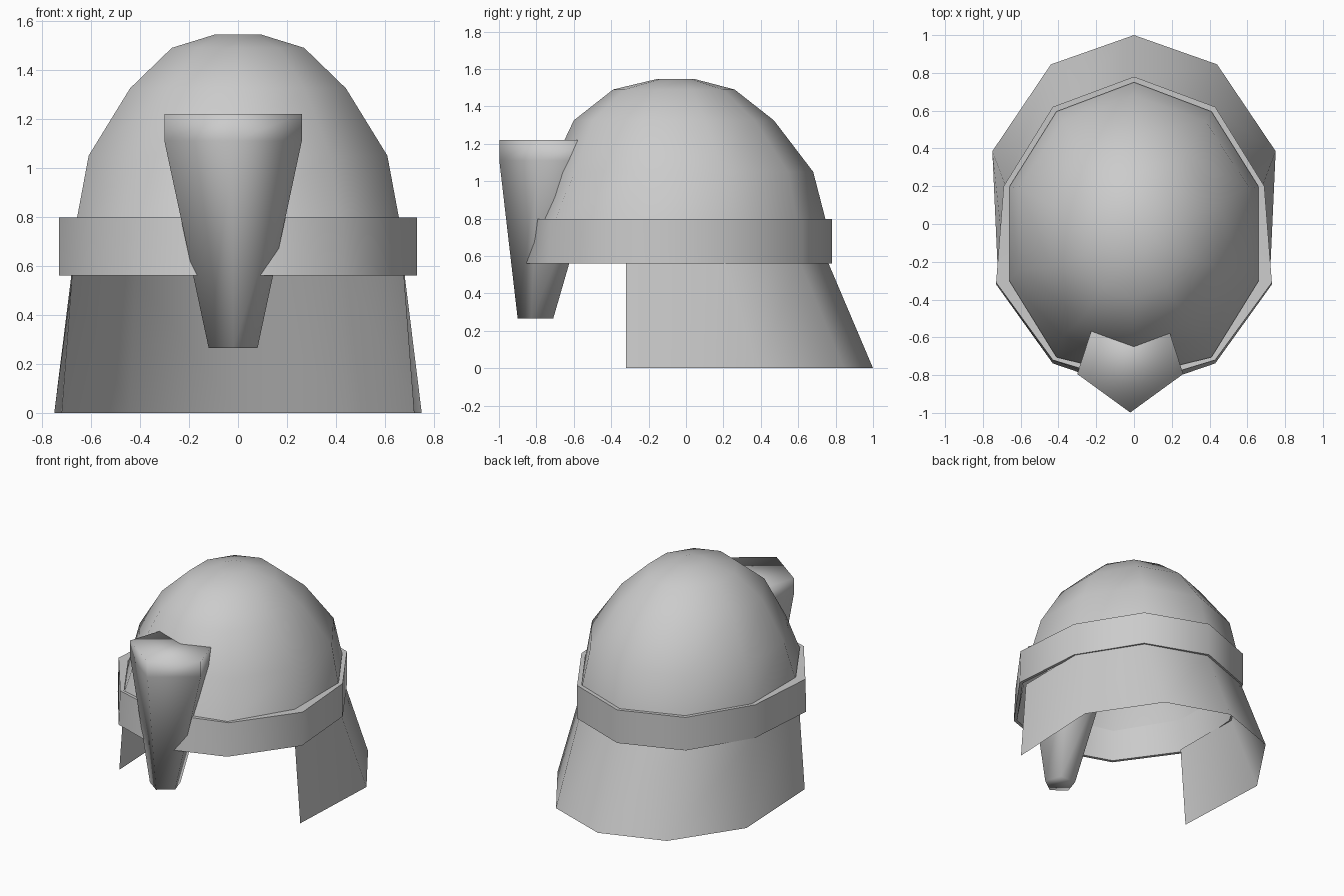
import bpy, bmesh
from math import sin, cos, pi, radians

if "Cube" in bpy.data.objects:
    bpy.data.objects.remove(bpy.data.objects["Cube"])


def loft(name, rings, closed=True, cap_start=False, cap_end=False, wrap=False, angle=60):
    """Skin a list of equally long point rings into one mesh object."""
    bm = bmesh.new()
    rows = [[bm.verts.new(p) for p in ring] for ring in rings]
    n = len(rows[0])
    pairs = list(zip(rows, rows[1:])) + ([(rows[-1], rows[0])] if wrap else [])
    for a, b in pairs:
        for i in range(n if closed else n - 1):
            j = (i + 1) % n
            bm.faces.new((a[i], a[j], b[j], b[i]))
    if cap_start:
        bm.faces.new(rows[0][::-1])
    if cap_end:
        bm.faces.new(rows[-1])
    bmesh.ops.recalc_face_normals(bm, faces=bm.faces)
    mesh = bpy.data.meshes.new(name)
    bm.to_mesh(mesh)
    bm.free()
    obj = bpy.data.objects.new(name, mesh)
    bpy.context.collection.objects.link(obj)
    bpy.ops.object.select_all(action='DESELECT')
    obj.select_set(True)
    bpy.context.view_layer.objects.active = obj
    bpy.ops.object.shade_smooth_by_angle(angle=radians(angle))
    return obj


def ellipse(n, rx, ry, cx, cy, z, start=pi / 2):
    return [(cx + rx * cos(start + 2 * pi * i / n),
             cy + ry * sin(start + 2 * pi * i / n), z) for i in range(n)]


def mirrored(half, z):
    """Ten-sided outline from its half, listed from back to front."""
    left = [(-x, y, z) for x, y in half]
    right = [(x, y, z) for x, y in half[-2:0:-1]]
    return left + right


# Dome: ten-sided shell, open underneath
dome_rim = [(0, 0.75), (0.41, 0.595), (0.66, 0.196), (0.66, -0.30), (0.41, -0.705), (0, -0.805)]
dome = [mirrored(dome_rim, 0.78)]
for z, rx, ry, cy in ((1.05, 0.641, 0.705, -0.025), (1.325, 0.463, 0.535, -0.065),
                      (1.49, 0.284, 0.325, -0.065), (1.545, 0.097, 0.105, -0.055)):
    dome.append(ellipse(10, rx, ry, 0, cy, z))
loft("dome", dome, cap_end=True)

# Brow band: thin ring leaning slightly outward at the front
band_top = [(0, 0.78), (0.43, 0.62), (0.69, 0.20), (0.73, -0.31), (0.43, -0.72), (0, -0.85)]
band_low = [(0, 0.78), (0.43, 0.62), (0.69, 0.20), (0.73, -0.32), (0.43, -0.738), (0, -0.885)]
inner_low = [(x * 0.97, y * 0.975) for x, y in band_low]
loft("brow_band", [mirrored(dome_rim, 0.795), mirrored(band_top, 0.797),
                   mirrored(band_low, 0.56), mirrored(inner_low, 0.56)], wrap=True, angle=45)

# Neck guard: flared sheet around the sides and back
def sheet(half, z):
    return [(-x, y, z) for x, y in half[::-1]] + [(x, y, z) for x, y in half[1:]]

guard_top = [(0, 0.76), (0.42, 0.61), (0.68, 0.20), (0.675, -0.32)]
guard_low = [(0, 1.00), (0.44, 0.845), (0.75, 0.385), (0.718, -0.32)]
loft("neck_guard", [sheet(guard_top, 0.565), sheet(guard_low, 0)], closed=False)

# Nose guard: tapered five-sided post
nose = [ellipse(5, r, r, -0.02, cy, z, -pi / 2)
        for z, r, cy in ((0.265, 0.105, -0.795), (1.11, 0.295, -0.703), (1.22, 0.295, -0.703))]
loft("nose_guard", nose, cap_start=True, cap_end=True, angle=180)
